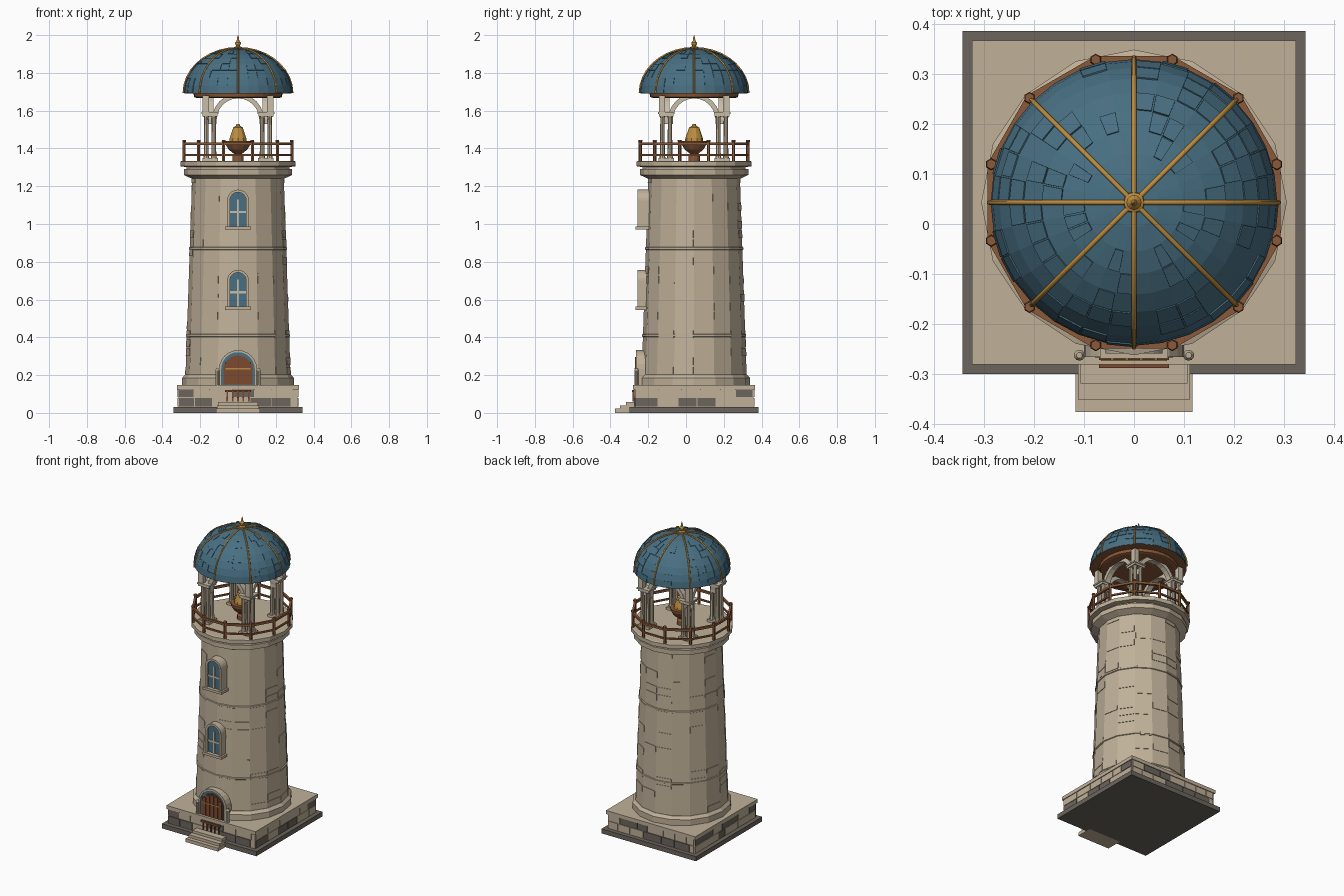
import bpy, bmesh, math, random
from mathutils import Matrix, Vector

random.seed(4)
cube = bpy.data.objects.get("Cube")
if cube:
    bpy.data.objects.remove(cube)

CY = 0.043  # tower axis in y


def material(name, rgb):
    m = bpy.data.materials.new(name)
    m.use_nodes = True
    m.diffuse_color = (*rgb, 1)
    m.node_tree.nodes["Principled BSDF"].inputs["Base Color"].default_value = (*rgb, 1)
    return m


stone = material("warm stone", (0.53, 0.44, 0.32))
dark = material("dark stone", (0.15, 0.13, 0.11))
cream = material("pale stone", (0.58, 0.51, 0.39))
blue = material("slate blue", (0.065, 0.16, 0.225))
gold = material("gold", (0.5, 0.26, 0.05))
wood = material("door wood", (0.2, 0.07, 0.03))
copper = material("copper brown", (0.26, 0.1, 0.04))


def finish(bm, name, *mats):
    bmesh.ops.recalc_face_normals(bm, faces=bm.faces)
    me = bpy.data.meshes.new(name)
    bm.to_mesh(me)
    bm.free()
    for m in mats:
        me.materials.append(m)
    ob = bpy.data.objects.new(name, me)
    bpy.context.collection.objects.link(ob)
    return ob


def add_box(bm, x0, x1, y0, y1, z0, z1, mat=0, turn=Matrix()):
    size = Matrix.Diagonal((x1 - x0, y1 - y0, z1 - z0, 1))
    mid = Matrix.Translation(((x0 + x1) / 2, (y0 + y1) / 2, (z0 + z1) / 2))
    vs = bmesh.ops.create_cube(bm, size=1, matrix=turn @ mid @ size)["verts"]
    for f in {f for v in vs for f in v.link_faces}:
        f.material_index = mat


def box(name, mat, *dims):
    bm = bmesh.new()
    add_box(bm, *dims)
    return finish(bm, name, mat)


def add_lathe(bm, profile, segs, center=(0, CY)):
    rings = []
    for r, z in profile:
        rings.append([bm.verts.new((center[0] + r * math.sin(math.tau * i / segs),
                                    center[1] + r * math.cos(math.tau * i / segs), z)) for i in range(segs)])
    sides = [bm.faces.new((a[i], a[(i + 1) % segs], b[(i + 1) % segs], b[i]))
             for a, b in zip(rings, rings[1:]) for i in range(segs)]
    bm.faces.new(rings[0])
    bm.faces.new(rings[-1])
    return sides


def lathe(name, mat, profile, segs=16, center=(0, CY)):
    bm = bmesh.new()
    add_lathe(bm, profile, segs, center)
    return finish(bm, name, mat)


def raise_some(bm, faces, chance, margin, depth):
    # lift a scattering of blocks out of the wall
    bmesh.ops.recalc_face_normals(bm, faces=bm.faces)
    chosen = [f for f in faces if random.random() < chance]
    bmesh.ops.inset_individual(bm, faces=chosen, thickness=margin)
    moved = bmesh.ops.extrude_discrete_faces(bm, faces=chosen)["faces"]
    for f in moved:
        for v in f.verts:
            v.co += f.normal * depth


def arch_outline(w, z0, spring, n=12):
    arc = [(w * math.cos(math.pi * i / n), spring + w * math.sin(math.pi * i / n)) for i in range(n + 1)]
    return ([(w, z0)] if z0 < spring else []) + arc + ([(-w, z0)] if z0 < spring else [])


def add_prism(bm, pts, y0, y1, turn=Matrix()):
    a, b = ([bm.verts.new(turn @ Vector((x, y, z))) for x, z in pts] for y in (y0, y1))
    bm.faces.new(a)
    bm.faces.new(b[::-1])
    for i in range(len(a)):
        j = (i + 1) % len(a)
        bm.faces.new((a[i], b[i], b[j], a[j]))


def arch_panel(name, mat, w, z0, spring, y0, y1):
    bm = bmesh.new()
    add_prism(bm, arch_outline(w, z0, spring), y0, y1)
    return finish(bm, name, mat)


def add_arch_band(bm, w_out, w_in, z0, spring, y0, y1, turn=Matrix()):
    add_prism(bm, arch_outline(w_out, z0, spring) + arch_outline(w_in, z0, spring)[::-1], y0, y1, turn)


def arch_frame(name, mat, *dims):
    bm = bmesh.new()
    add_arch_band(bm, *dims)
    return finish(bm, name, mat)


def square(name, mat, half, z0, z1):
    return box(name, mat, -half, half, CY - half, CY + half, z0, z1)


# Square plinth with two rows of facing bricks
square("plinth_foot", dark, 0.342, 0, 0.03)
square("plinth_body", stone, 0.314, 0.03, 0.125)
square("plinth_cap", stone, 0.323, 0.125, 0.148)
bm = bmesh.new()
for side in range(4):
    turn = Matrix.Translation((0, CY, 0)) @ Matrix.Rotation(side * math.pi / 2, 4, "Z")
    for z0, z1 in ((0.034, 0.08), (0.083, 0.124)):
        x = -0.312
        while x < 0.28:
            x1 = min(x + random.uniform(0.07, 0.13), 0.312)
            add_box(bm, x, x1 - 0.004, -0.319, -0.31, z0, z1, int(random.random() < 0.3), turn)
            x = x1
finish(bm, "plinth_bricks", stone, dark)

# Entrance steps and the small wooden grille above them
box("lower_step", stone, -0.117, 0.117, -0.375, -0.27, 0, 0.022)
box("middle_step", stone, -0.112, 0.112, -0.35, -0.27, 0.022, 0.04)
box("upper_step", stone, -0.107, 0.107, -0.318, -0.27, 0.04, 0.057)
bm = bmesh.new()
add_box(bm, -0.07, 0.07, -0.287, -0.27, 0.11, 0.122)
for i in range(5):
    add_box(bm, i * 0.028 - 0.06, i * 0.028 - 0.052, -0.283, -0.27, 0.06, 0.11)
finish(bm, "wooden_grille", wood)

# Tapered sixteen-sided tower with scattered raised stones
bm = bmesh.new()
rows = 22
wall = [(0.278 - 0.036 * i / rows, 0.2 + 1.06 * i / rows) for i in range(rows + 1)]
raise_some(bm, add_lathe(bm, wall, 16), 0.18, 0.006, 0.003)
finish(bm, "tower_wall", stone)
lathe("tower_foot", stone, [(0.296, 0.148), (0.296, 0.185), (0.28, 0.203)])
for z in (0.41, 0.87):
    r = 0.278 - 0.034 * (z - 0.2)
    lathe("stone_band", stone, [(r, z - 0.008), (r + 0.005, z - 0.005), (r + 0.005, z + 0.005), (r, z + 0.008)])
lathe("cornice", stone, [(0.245, 1.24), (0.287, 1.26), (0.287, 1.29), (0.272, 1.292), (0.272, 1.305)])
lathe("gallery_floor", stone, [(0.285, 1.303), (0.305, 1.306), (0.305, 1.331), (0.295, 1.334)])

# Arched windows
for z in (0.56, 0.985):
    arch_panel("window_glass", blue, 0.047, z, z + 0.14, -0.245, -0.18)
    arch_frame("window_frame", stone, 0.057, 0.043, z, z + 0.14, -0.258, -0.18)
    box("window_sill", stone, -0.068, 0.068, -0.268, -0.18, z - 0.014, z + 0.002)
    bm = bmesh.new()
    add_box(bm, -0.006, 0.006, -0.25, -0.244, z, z + 0.145)
    add_box(bm, -0.043, 0.043, -0.25, -0.244, z + 0.072, z + 0.084)
    finish(bm, "window_bars", cream)

# Arched door with planks, straps and bollards
arch_frame("door_frame", stone, 0.1, 0.089, 0.148, 0.232, -0.265, -0.2)
arch_panel("door_surround", blue, 0.092, 0.148, 0.232, -0.26, -0.2)
arch_panel("door_leaf", wood, 0.078, 0.15, 0.225, -0.266, -0.21)
bm = bmesh.new()
for i in range(5):
    x = (i - 2) * 0.029
    top = 0.222 + math.sqrt(0.074 ** 2 - x ** 2)
    add_box(bm, x - 0.012, x + 0.012, -0.271, -0.264, 0.152, top)
finish(bm, "door_planks", wood)
box("door_strap", gold, -0.066, 0.066, -0.273, -0.27, 0.231, 0.237)
for x in (-0.109, 0.109):
    lathe("door_bollard", stone, [(0.011, 0.148), (0.011, 0.225), (0.006, 0.235)], 10, (x, -0.262))

# Gallery railing
bm = bmesh.new()
apothem = 0.295 * math.cos(math.pi / 12)
half = 0.295 * math.sin(math.pi / 12)
for i in range(12):
    turn = Matrix.Translation((0, CY, 0)) @ Matrix.Rotation(i * math.pi / 6, 4, "Z")
    for z, t in ((1.425, 0.007), (1.365, 0.005)):
        add_box(bm, -half, half, -apothem - t, -apothem + t, z - t, z + t, 0, turn)
    post = turn @ Vector((half, -apothem, 0))
    add_lathe(bm, [(0.009, 1.331), (0.009, 1.435), (0.012, 1.436), (0.01, 1.445)], 6, post[:2])
finish(bm, "gallery_railing", copper)

# Four piers of clustered columns, joined by arches
columns, blocks, arches = bmesh.new(), bmesh.new(), bmesh.new()
P = 0.148
for sx in (-1, 1):
    for sy in (-1, 1):
        x, y = sx * P, CY + sy * P
        for dx in (-1, 1):
            for dy in (-1, 1):
                add_lathe(columns, [(0.016, 1.35), (0.013, 1.37), (0.011, 1.56), (0.016, 1.575)], 8,
                          (x + dx * 0.02, y + dy * 0.02))
        for h, z0, z1 in ((0.041, 1.332, 1.35), (0.039, 1.57, 1.583), (0.044, 1.583, 1.592)):
            add_box(blocks, x - h, x + h, y - h, y + h, z0, z1)
        ox, oy = x + sx * 0.022, y + sy * 0.022
        add_box(blocks, ox - 0.017, ox + 0.017, oy - 0.017, oy + 0.017, 1.592, 1.68)
for i in range(4):
    turn = Matrix.Translation((0, CY, 0)) @ Matrix.Rotation(i * math.pi / 2, 4, "Z")
    add_arch_band(arches, 0.138, 0.113, 1.53, 1.552, -P - 0.018, -P + 0.018, turn)
finish(columns, "pier_columns", stone)
finish(blocks, "pier_blocks", cream)
finish(arches, "lantern_arches", cream)

# Beacon bowl and golden flame bell
lathe("beacon_bowl", copper, [(0.03, 1.334), (0.03, 1.36), (0.022, 1.372), (0.05, 1.395), (0.068, 1.425),
                              (0.07, 1.44), (0.05, 1.44)], 12)
lathe("beacon_bell", gold, [(0.05, 1.43), (0.046, 1.455), (0.034, 1.49), (0.027, 1.51), (0.012, 1.52),
                            (0.009, 1.53)], 10)

# Dome with tiles, underside, ribs and finial
lathe("dome_ring", copper, [(0.22, 1.668), (0.232, 1.672), (0.236, 1.69), (0.283, 1.692), (0.283, 1.698)], 32)
arc = [math.pi / 2 * i / 9 for i in range(10)]
bm = bmesh.new()
tiles = add_lathe(bm, [(max(0.286 * math.cos(a), 0.004), 1.693 + 0.237 * math.sin(a)) for a in arc], 32)
raise_some(bm, tiles[:7 * 32], 0.35, 0.002, 0.003)
finish(bm, "tiled_dome", blue)
for k in range(8):
    curve = bpy.data.curves.new("dome_rib", "CURVE")
    curve.dimensions = "3D"
    curve.bevel_depth = 0.005
    curve.bevel_resolution = 1
    line = curve.splines.new("POLY")
    line.points.add(len(arc) - 1)
    for p, a in zip(line.points, arc):
        r = 0.289 * math.cos(a)
        p.co = (r * math.cos(k * math.pi / 4), CY + r * math.sin(k * math.pi / 4), 1.693 + 0.24 * math.sin(a), 1)
    curve.materials.append(gold)
    bpy.context.collection.objects.link(bpy.data.objects.new("dome_rib", curve))
lathe("finial", gold, [(0.022, 1.925), (0.02, 1.937), (0.009, 1.942), (0.015, 1.953), (0.015, 1.96),
                       (0.007, 1.97), (0.005, 1.985), (0.001, 2.0)], 12)
